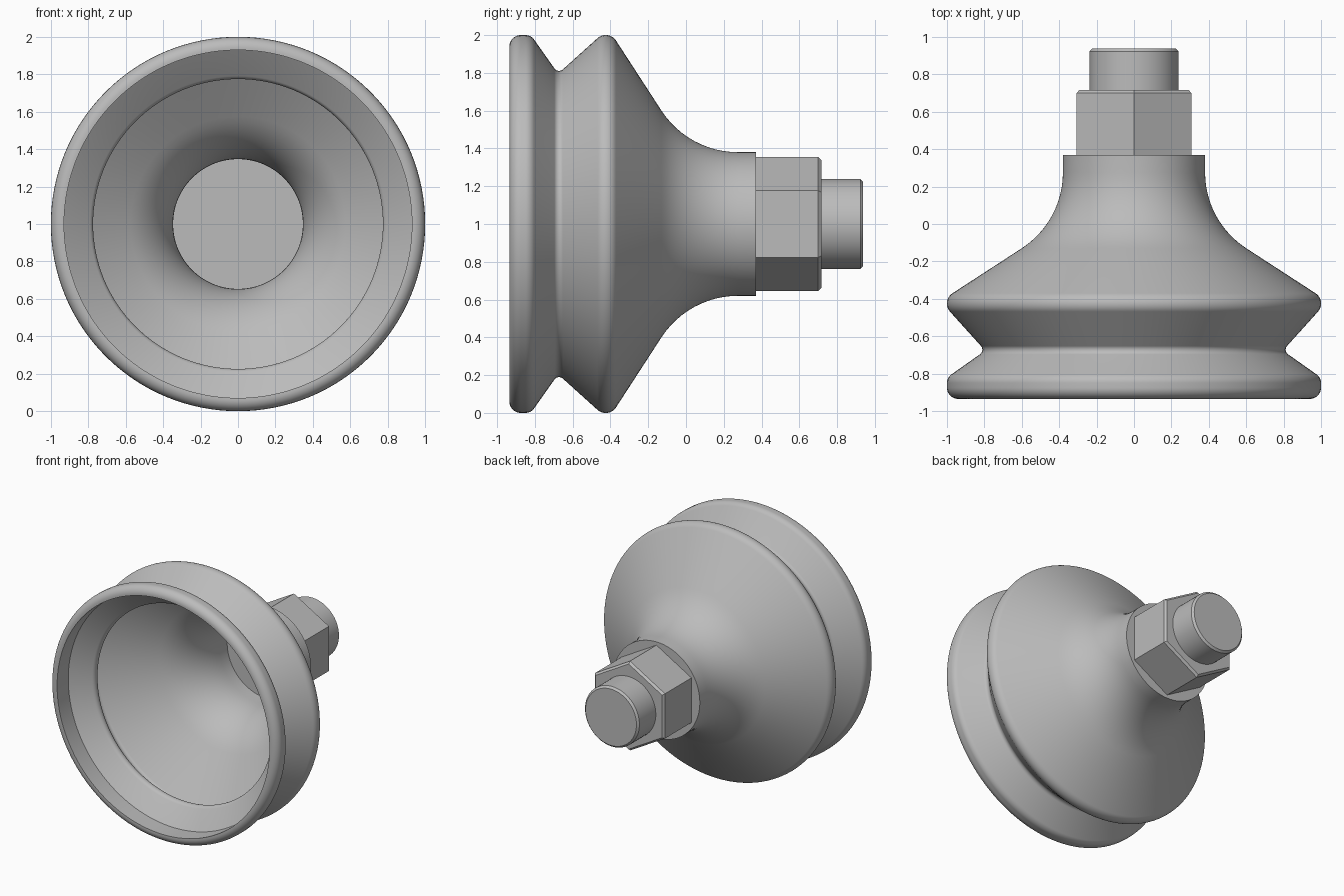
import bpy, bmesh, math
from mathutils import Vector

cube = bpy.data.objects.get("Cube")
if cube:
    bpy.data.objects.remove(cube, do_unlink=True)

grey = bpy.data.materials.new("mid_grey")
grey.use_nodes = True
colour = (0.5, 0.5, 0.5, 1)
grey.diffuse_color = colour
grey.node_tree.nodes["Principled BSDF"].inputs["Base Color"].default_value = colour


def rounded(corners):
    """Turn (radius, y, fillet) corners into a profile with arcs."""
    path = []
    for i, (r, y, fillet) in enumerate(corners):
        p = Vector((r, y))
        if not fillet:
            path.append(p)
            continue
        a = (Vector(corners[i - 1][:2]) - p).normalized()
        b = (Vector(corners[i + 1][:2]) - p).normalized()
        half = a.angle(b) / 2
        centre = p + (a + b).normalized() * fillet / math.sin(half)
        start = p + a * fillet / math.tan(half) - centre
        end = p + b * fillet / math.tan(half) - centre
        steps = 12
        sweep = start.angle(end)
        for k in range(steps + 1):
            t = k / steps
            path.append(centre + (start * math.sin((1 - t) * sweep)
                                  + end * math.sin(t * sweep)) / math.sin(sweep))
    return path


def revolve(name, corners, sides, smooth=True):
    """Spin a profile about the front-to-back axis at z = 1."""
    bm = bmesh.new()
    verts = [bm.verts.new((0, p.y, 1 + p.x)) for p in rounded(corners)]
    edges = [bm.edges.new(pair) for pair in zip(verts, verts[1:])]
    bmesh.ops.spin(bm, geom=verts + edges, cent=(0, 0, 1), axis=(0, 1, 0),
                   angle=math.tau, steps=sides)
    bmesh.ops.remove_doubles(bm, verts=bm.verts, dist=0.0001)
    bmesh.ops.dissolve_degenerate(bm, edges=bm.edges, dist=0.0001)
    bmesh.ops.recalc_face_normals(bm, faces=bm.faces)
    mesh = bpy.data.meshes.new(name)
    bm.to_mesh(mesh)
    bm.free()
    mesh.materials.append(grey)
    obj = bpy.data.objects.new(name, mesh)
    bpy.context.collection.objects.link(obj)
    if smooth:
        bpy.ops.object.select_all(action='DESELECT')
        obj.select_set(True)
        bpy.context.view_layer.objects.active = obj
        bpy.ops.object.shade_smooth_by_angle(angle=math.radians(30))
    return obj


# Thin-walled bellows cup: inner wall, front lip, then outer wall
revolve("suction_cup", [
    (0, 0.36, 0), (0.347, 0.36, 0),
    (0.347, -0.008, 0.5), (0.982, -0.42, 0.03), (0.755, -0.67, 0.04),
    (0.93, -0.795, 0), (0.93, -0.935, 0),
    (1.0, -0.935, 0.06), (1.0, -0.821, 0.055),
    (0.796, -0.677, 0.03), (1.035, -0.412, 0.065), (0.38, 0.013, 0.484),
    (0.38, 0.37, 0), (0, 0.37, 0)], 128)

# Hexagonal nut with a chamfered back edge
revolve("hex_nut", [(0, 0.365, 0), (0.354, 0.365, 0), (0.354, 0.7, 0),
                    (0.337, 0.717, 0), (0, 0.717, 0)], 6, smooth=False)

# Round stud with a chamfered tip
revolve("stud", [(0, 0.7, 0), (0.238, 0.7, 0), (0.238, 0.923, 0),
                 (0.223, 0.938, 0), (0, 0.938, 0)], 64)
